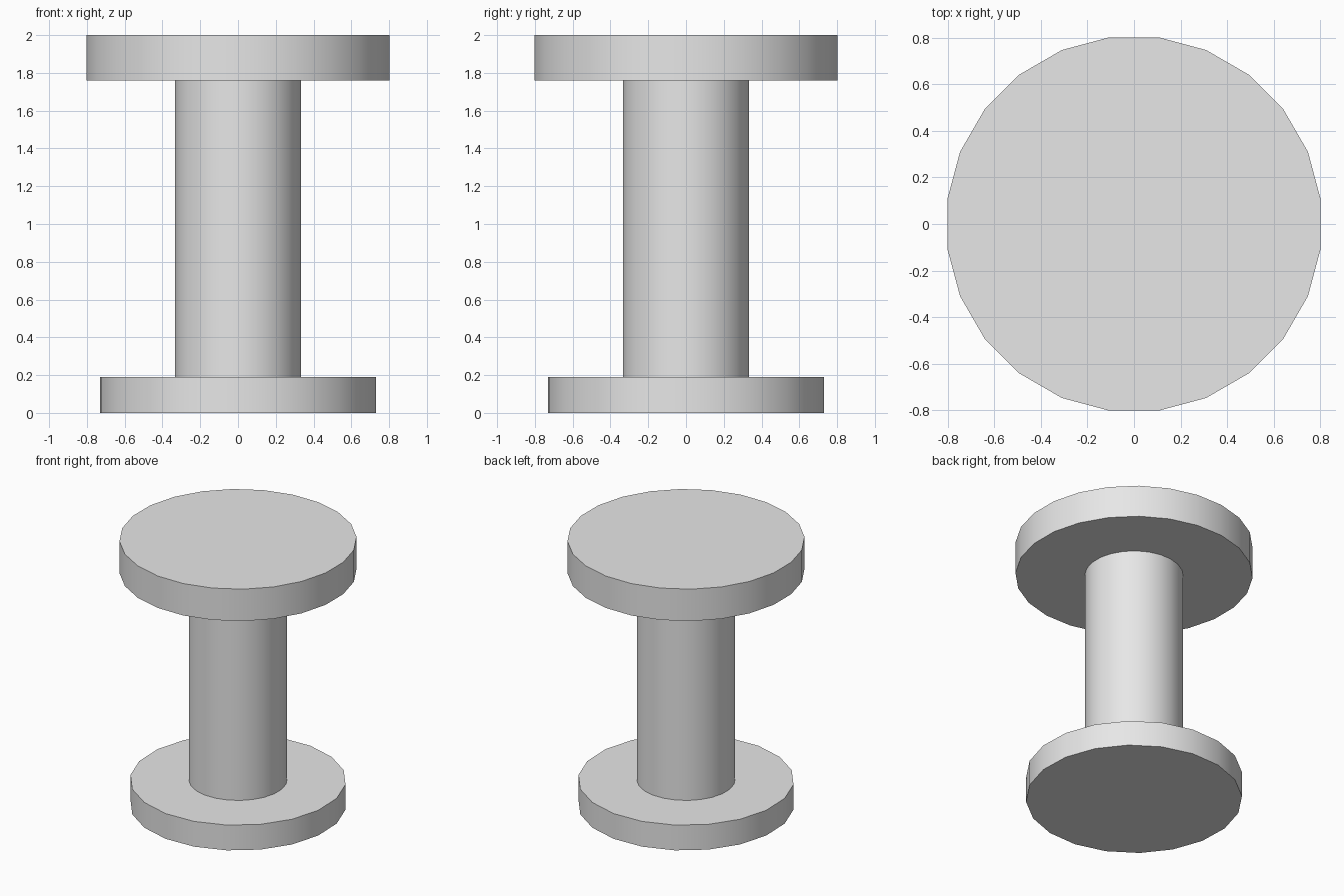
import bpy
import math

cube = bpy.data.objects.get("Cube")
if cube:
    bpy.data.objects.remove(cube, do_unlink=True)

# Single plain grey
grey = bpy.data.materials.new("light_grey")
grey.use_nodes = True
colour = (0.8, 0.8, 0.8, 1.0)
grey.diffuse_color = colour
grey.node_tree.nodes["Principled BSDF"].inputs["Base Color"].default_value = colour


def disc(name, sides, radius, bottom, top, first_angle):
    """Upright cylinder whose first corner lies at first_angle degrees from +x."""
    bpy.ops.mesh.primitive_cylinder_add(
        vertices=sides, radius=radius, depth=top - bottom,
        location=(0, 0, (bottom + top) / 2),
        rotation=(0, 0, math.radians(first_angle - 90)))
    obj = bpy.context.object
    obj.name = name
    obj.data.materials.append(grey)
    bpy.ops.object.shade_smooth_by_angle(angle=math.radians(35))
    return obj


# Round foot plate
disc("base_plate", 20, 0.737, 0.0, 0.19, 11)

# Central shaft
disc("column", 24, 0.336, 0.19, 1.76, 7.5)

# Wider round top
disc("top_plate", 24, 0.809, 1.76, 2.0, 7.5)
